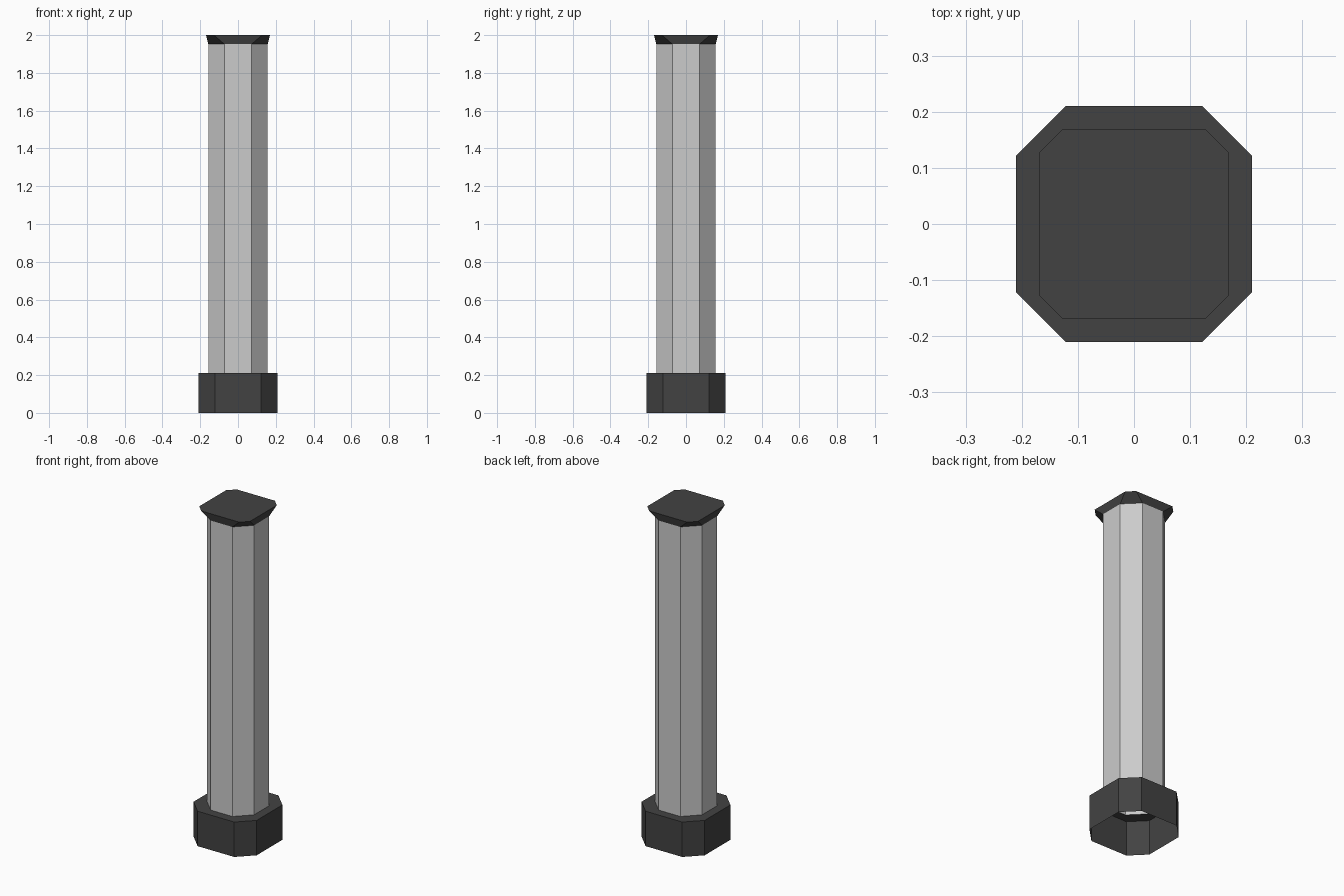
import bpy, bmesh

if "Cube" in bpy.data.objects:
    bpy.data.objects.remove(bpy.data.objects["Cube"])

dark = bpy.data.materials.new("dark_metal")
dark.diffuse_color = (0.055, 0.055, 0.055, 1)
dark.use_nodes = True
dark.node_tree.nodes["Principled BSDF"].inputs["Base Color"].default_value = dark.diffuse_color


def octagon(h, c, z):
    """Chamfered square: half width h, flat side half length c."""
    return [(c, -h, z), (h, -c, z), (h, c, z), (c, h, z),
            (-c, h, z), (-h, c, z), (-h, -c, z), (-c, -h, z)]


def loft(name, sections, cap_top=False, mat=None):
    """Skin a stack of octagons (h, c, z), open at the bottom."""
    bm = bmesh.new()
    rings = [[bm.verts.new(p) for p in octagon(*s)] for s in sections]
    for a, b in zip(rings, rings[1:]):
        for i in range(8):
            j = (i + 1) % 8
            bm.faces.new((a[i], a[j], b[j], b[i]))
    if cap_top:
        bm.faces.new(rings[-1])
    mesh = bpy.data.meshes.new(name)
    bm.to_mesh(mesh)
    bm.free()
    obj = bpy.data.objects.new(name, mesh)
    bpy.context.collection.objects.link(obj)
    if mat:
        mesh.materials.append(mat)
    return obj


SHAFT = (0.157, 0.072)

# Hollow base: outer wall plus a top rim running in to the shaft
loft("base", [(0.21, 0.122, 0), (0.21, 0.122, 0.21), (*SHAFT, 0.21)], mat=dark)

# Open tube shaft
loft("shaft", [(*SHAFT, 0.21), (*SHAFT, 1.952)])

# Flared cap with a flat top
loft("cap", [(*SHAFT, 1.952), (0.169, 0.127, 2.0)], cap_top=True, mat=dark)
